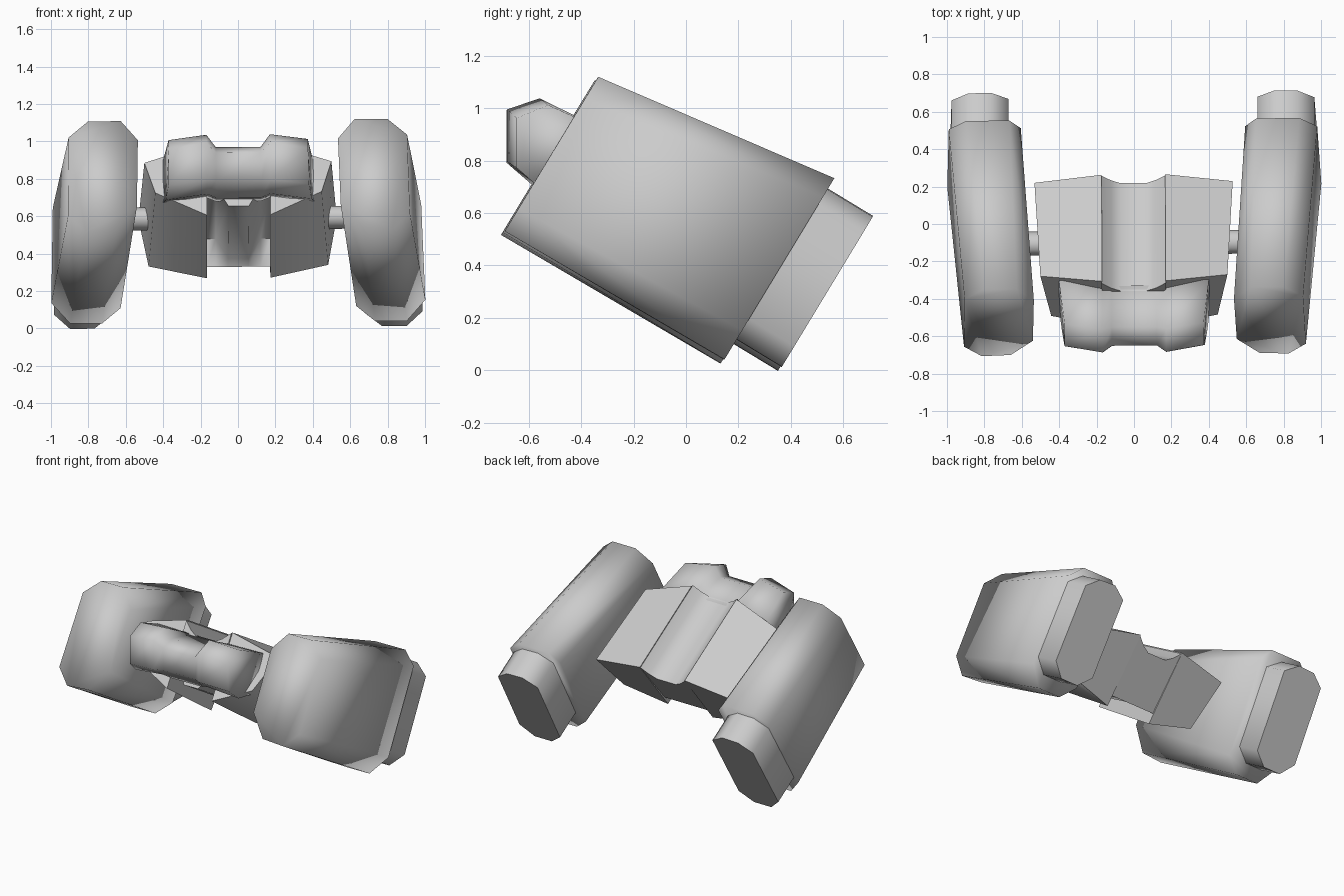
import bpy, bmesh, math
from mathutils import Matrix, Vector

if "Cube" in bpy.data.objects:
    bpy.data.objects.remove(bpy.data.objects["Cube"])

# Whole model leans forward 31 degrees, with a tiny roll and yaw
S, C = 0.518, 0.855
CENTRE = Vector((0, 0, 0.55))
SKEW = Matrix.Rotation(math.radians(0.5), 4, 'Z') @ Matrix.Rotation(math.radians(-0.5), 4, 'Y')


def tilt(x, u, v):
    """Local (across, rearward, up) to world offset from the centre."""
    return Vector((x, C * u + S * v, -S * u + C * v))


def loft(name, sections, angle):
    """Skin a list of equal-length point rings and cap both ends."""
    bm = bmesh.new()
    rings = [[bm.verts.new(CENTRE + (SKEW @ p)) for p in sec] for sec in sections]
    n = len(rings[0])
    for a, b in zip(rings, rings[1:]):
        for i in range(n):
            j = (i + 1) % n
            bm.faces.new((a[i], a[j], b[j], b[i]))
    bm.faces.new(rings[0])
    bm.faces.new(rings[-1])
    bmesh.ops.recalc_face_normals(bm, faces=bm.faces)
    me = bpy.data.meshes.new(name)
    bm.to_mesh(me)
    bm.free()
    ob = bpy.data.objects.new(name, me)
    bpy.context.collection.objects.link(ob)
    bpy.ops.object.select_all(action='DESELECT')
    ob.select_set(True)
    bpy.context.view_layer.objects.active = ob
    bpy.ops.object.shade_smooth_by_angle(angle=math.radians(angle))
    return ob


# Octagonal sections (x, v) of the side pods and their rear blocks
pod_front = [(.535, .185), (.625, .305), (.80, .305), (.905, .205),
             (.914, -.285), (.82, -.385), (.665, -.375), (.545, -.23)]
pod_rear = [(.60, .36), (.66, .44), (.89, .44), (.985, .355),
            (1.0, -.24), (.90, -.37), (.73, -.37), (.63, -.275)]
block = [(.665, .33), (.76, .395), (.88, .39), (.97, .32),
         (.985, -.19), (.90, -.28), (.77, -.28), (.68, -.2)]

for side, s in (("right", 1), ("left", -1)):
    def ring(pts, u):
        return [tilt(s * x, u, v) for x, v in pts]

    loft(side + "_pod", [ring(pod_front, -.585), ring(pod_rear, .387)], 100)
    loft(side + "_rear_block", [ring(block, .36), ring(block, .589)], 60)

    # Tapered wing of the central body, from waist to outer side
    loft(side + "_body_wing", [
        [tilt(s * .17, -.49, .22), tilt(s * .17, .176, .22),
         tilt(s * .17, .10, -.267), tilt(s * .17, -.49, -.23)],
        [tilt(s * .50, -.411, .148), tilt(s * .53, .173, .148),
         tilt(s * .48, .10, -.19), tilt(s * .445, -.51, -.10)]], 80)

    # Axle joining body and pod
    loft(side + "_axle", [[tilt(s * x, -.106 + .065 * math.cos(a), -.018 + .06 * math.sin(a))
                           for a in [k * math.pi / 6 for k in range(12)]]
                          for x in (.40, .70)], 40)

# Waist between the wings: valley on top, keel below, lip at the rear
valley = [(-.172, .215), (-.12, .165), (-.07, .135), (.07, .135), (.12, .165), (.172, .215)]
keel = [(.172, -.058), (.12, -.058), (.055, -.18), (-.055, -.18), (-.12, -.058), (-.172, -.058)]
lip = [(x, -.197) for x, v in keel]
loft("waist", [[tilt(x, top_u, v) for x, v in valley] + [tilt(x, low_u, v) for x, v in under]
               for top_u, low_u, under in ((-.50, -.50, keel), (.05, .04, keel), (.174, .10, lip))], 65)

# Front bumper: profiles in (y, z) placed across x
tall = [(-.685, .795), (-.685, .995), (-.56, 1.037), (-.29, .90), (-.40, .70), (-.58, .72)]
mid = [(-.65, .79), (-.65, .94), (-.55, .97), (-.33, .915), (-.40, .68), (-.56, .70)]
end = [(-.65, .77), (-.65, .96), (-.53, 1.01), (-.30, .905), (-.40, .67), (-.56, .69)]
end_x = [.375, .372, .372, .40, .41, .39]


def profile(pts, xs):
    return [Vector((x, y, z)) - CENTRE for x, (y, z) in zip(xs, pts)]


loft("front_bumper", [
    profile(end, [-x for x in end_x]), profile(tall, [-.17] * 6), profile(mid, [-.12] * 6),
    profile(mid, [.12] * 6), profile(tall, [.17] * 6), profile(end, end_x)], 100)
